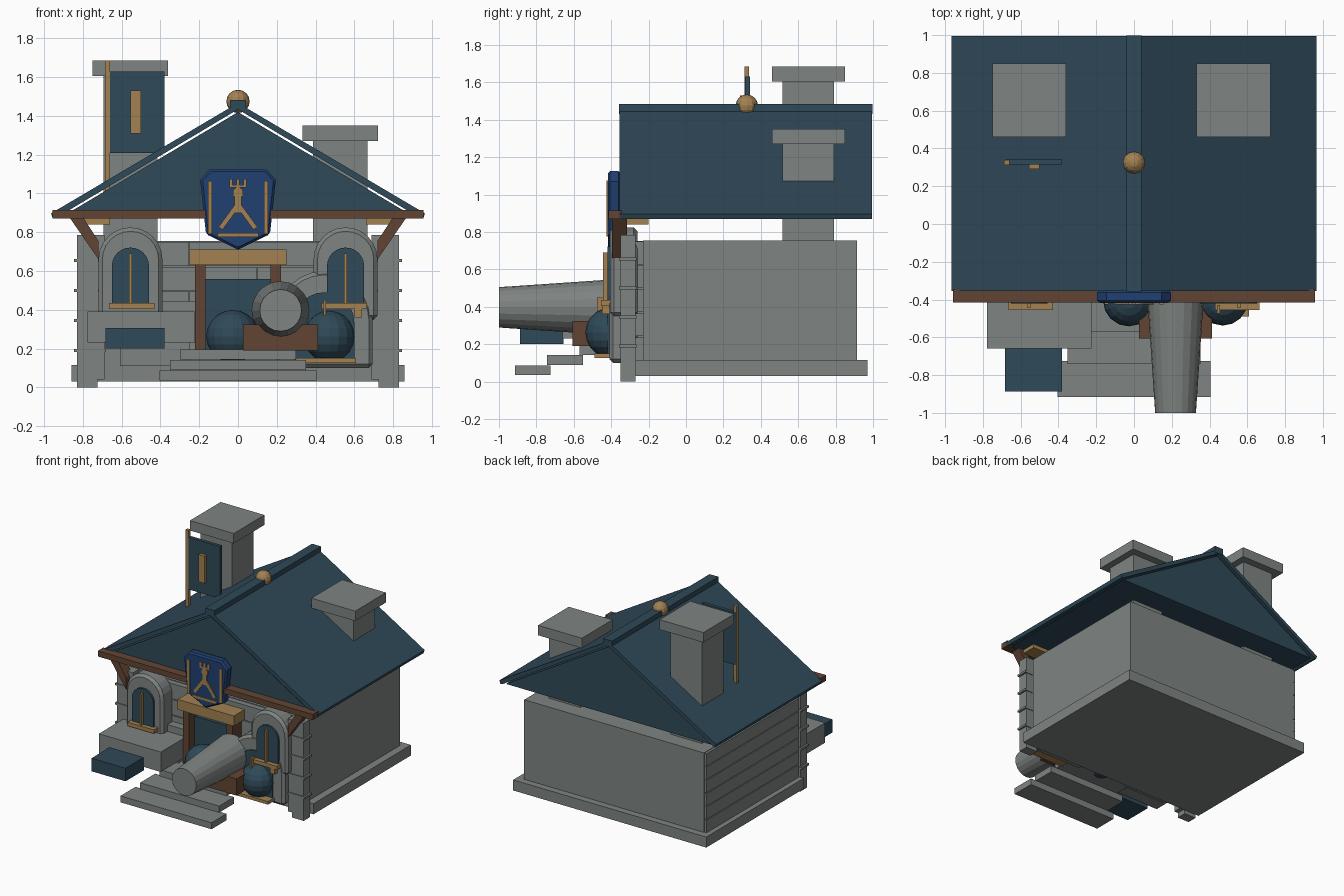
import bpy
import bmesh
from math import pi, cos, sin, atan2, hypot
from mathutils import Matrix

cube = bpy.data.objects.get("Cube")
if cube:
    bpy.data.objects.remove(cube, do_unlink=True)


def material(name, rgb):
    m = bpy.data.materials.new(name)
    m.use_nodes = True
    m.diffuse_color = (*rgb, 1)
    m.node_tree.nodes["Principled BSDF"].inputs["Base Color"].default_value = (*rgb, 1)
    return m


STONE = material("grey stone", (0.21, 0.23, 0.22))
SLATE = material("slate teal", (0.028, 0.067, 0.098))
WOOD = material("brown wood", (0.12, 0.06, 0.034))
BRASS = material("tan brass", (0.36, 0.22, 0.085))
BLUE = material("shield blue", (0.014, 0.05, 0.16))


def finish(name, bm, mat, bevel=0):
    bmesh.ops.recalc_face_normals(bm, faces=bm.faces)
    me = bpy.data.meshes.new(name)
    bm.to_mesh(me)
    bm.free()
    me.materials.append(mat)
    ob = bpy.data.objects.new(name, me)
    bpy.context.collection.objects.link(ob)
    if bevel:
        mod = ob.modifiers.new("bevel", "BEVEL")
        mod.width = bevel
        mod.limit_method = "ANGLE"
        mod.angle_limit = 1.0
    return ob


def box(name, x, y, z, mat, bevel=0):
    """Box from (min, max) ranges."""
    bm = bmesh.new()
    bmesh.ops.create_cube(bm, size=1)
    for v in bm.verts:
        v.co = [r[0] if c < 0 else r[1] for r, c in zip((x, y, z), v.co)]
    return finish(name, bm, mat, bevel)


def extrude(name, pts, y, mat, bevel=0):
    """Front outline of (x, z) points, extruded along y."""
    bm = bmesh.new()
    f = bm.faces.new([bm.verts.new((p[0], y[0], p[1])) for p in pts])
    new = bmesh.ops.extrude_face_region(bm, geom=[f])["geom"]
    for v in new:
        if isinstance(v, bmesh.types.BMVert):
            v.co.y = y[1]
    return finish(name, bm, mat, bevel)


def arch(name, cx, r, bottom, spring, y, mat, bevel=0):
    pts = [(cx - r, bottom), (cx + r, bottom)]
    pts += [(cx + r * cos(a * pi / 12), spring + r * sin(a * pi / 12)) for a in range(13)]
    return extrude(name, pts, y, mat, bevel)


def bar(name, a, b, w, y, mat):
    """Straight bar between two front points."""
    n = hypot(b[0] - a[0], b[1] - a[1])
    px, pz = -(b[1] - a[1]) / n * w / 2, (b[0] - a[0]) / n * w / 2
    pts = [(a[0] + px, a[1] + pz), (b[0] + px, b[1] + pz),
           (b[0] - px, b[1] - pz), (a[0] - px, a[1] - pz)]
    return extrude(name, pts, y, mat)


def ball(name, pos, r, mat, u=16, v=10):
    bm = bmesh.new()
    bmesh.ops.create_uvsphere(bm, u_segments=u, v_segments=v, radius=r,
                              matrix=Matrix.Translation(pos))
    return finish(name, bm, mat)


# Foundation and walls
box("foundation", (-0.86, 0.86), (-0.27, 0.97), (0.03, 0.115), STONE)
box("walls", (-0.8, 0.8), (-0.23, 0.915), (0.11, 0.755), STONE)
for i in range(6):
    z = 0.115 + i * 0.107
    box(f"side_plank_{i}", (-0.82, -0.79), (-0.26, 0.91), (z, z + 0.101), STONE)
for i in range(5):
    z = 0.115 + i * 0.128
    split = 0.1 if i % 2 else -0.25
    box(f"front_course_left_{i}", (-0.69, split - 0.004), (-0.275, -0.22), (z, z + 0.122), STONE)
    box(f"front_course_right_{i}", (split, 0.69), (-0.275, -0.22), (z, z + 0.122), STONE)

# Corner pilasters, caps, braces and arched windows on both sides
for s, side in ((1, "left"), (-1, "right")):
    def span(a, b):
        return tuple(sorted((s * a, s * b)))
    box(f"{side}_pilaster", span(0.69, 0.83), (-0.35, -0.27), (0.04, 0.785), STONE)
    box(f"{side}_pilaster_foot", span(0.725, 0.83), (-0.35, -0.27), (0, 0.045), STONE)
    for i in range(4):
        z = 0.19 + i * 0.155
        box(f"{side}_band_{i}", span(0.68, 0.845), (-0.357, -0.265), (z - 0.008, z + 0.008), STONE)
    box(f"{side}_cap", span(0.66, 0.82), (-0.32, -0.2), (0.84, 0.87), BRASS)
    extrude(f"{side}_brace", [(s * 0.865, 0.87), (s * 0.795, 0.87), (s * 0.72, 0.755),
                              (s * 0.72, 0.66)], (-0.395, -0.315), WOOD)
    cx = s * 0.555
    arch(f"{side}_window_surround", cx, 0.165, 0.35, 0.66, (-0.405, -0.26), STONE, 0.02)
    arch(f"{side}_window_pane", cx, 0.096, 0.42, 0.625, (-0.42, -0.4), SLATE)
    box(f"{side}_mullion", (cx - 0.008, cx + 0.008), (-0.445, -0.415), (0.42, 0.69), BRASS)
    box(f"{side}_sill", span(0.43, 0.665), (-0.455, -0.4), (0.405, 0.435), BRASS)

# Roof shell with its inner gable prism, ridge and finial
extrude("roof_shell", [(0, 1.467), (0.965, 0.897), (0.955, 0.87), (0.94, 0.873), (0, 1.434),
                       (-0.94, 0.873), (-0.955, 0.87), (-0.965, 0.897)], (-0.355, 0.995), SLATE)
extrude("gable_body", [(-0.92, 0.873), (0.92, 0.873), (0, 1.42)], (-0.345, 0.975), SLATE)
box("ridge_cap", (-0.04, 0.04), (-0.357, 0.998), (1.43, 1.483), SLATE)
ball("ridge_finial", (0, 0.325, 1.475), 0.06, BRASS, 12, 8)
box("front_eave_beam", (-0.957, 0.957), (-0.415, -0.345), (0.87, 0.915), WOOD)

# Chimneys
for name, cx, top in (("tall", -0.555, 1.685), ("short", 0.527, 1.35)):
    box(f"{name}_chimney", (cx - 0.14, cx + 0.14), (0.515, 0.79), (0.74, top - 0.07), STONE)
    box(f"{name}_chimney_cap", (cx - 0.195, cx + 0.195), (0.46, 0.85), (top - 0.08, top), STONE)

# Banner on its pole
box("banner_pole", (-0.687, -0.66), (0.312, 0.338), (0.95, 1.685), BRASS)
box("banner_cloth", (-0.683, -0.38), (0.315, 0.342), (1.21, 1.63), SLATE)
box("banner_emblem", (-0.555, -0.5), (0.29, 0.316), (1.31, 1.53), BRASS)

# Shield with a crowned figure
half = [(0.145, 1.125), (0.195, 1.07), (0.165, 0.79)]
extrude("shield", half + [(0, 0.71)] + [(-x, z) for x, z in reversed(half)],
        (-0.418, -0.35), BLUE, 0.012)
FIG = (-0.426, -0.41)
for s in (1, -1):
    bar("shield_side_bar", (s * 0.145, 0.79), (s * 0.145, 1.065), 0.02, FIG, BRASS)
    bar("figure_leg", (s * 0.01, 0.93), (s * 0.09, 0.82), 0.025, FIG, BRASS)
    bar("crown_point", (s * 0.036, 1.03), (s * 0.036, 1.075), 0.015, FIG, BRASS)
bar("crown_middle", (0, 1.03), (0, 1.075), 0.015, FIG, BRASS)
bar("crown_band", (-0.043, 1.037), (0.043, 1.037), 0.014, FIG, BRASS)
bar("figure_body", (0, 0.9), (0, 1.0), 0.035, FIG, BRASS)
arch("figure_head", 0, 0.027, 0.985, 1.005, FIG, BRASS)
bar("shield_bottom_bar", (-0.105, 0.785), (0.105, 0.785), 0.02, FIG, BRASS)

# Doorway
box("door", (-0.17, 0.17), (-0.31, -0.26), (0.15, 0.56), SLATE)
for s in (1, -1):
    box("door_post", tuple(sorted((s * 0.168, s * 0.222))), (-0.385, -0.27), (0.15, 0.635), WOOD)
box("door_lintel", (-0.25, 0.25), (-0.41, -0.27), (0.63, 0.712), BRASS)
for i in range(3):
    w, y, z = 0.405 - i * 0.053, -0.915 + i * 0.173, 0.035 + i * 0.054
    box(f"step_{i}", (-w, w), (y, y + 0.19 + 0.05 * (i == 2)), (z, z + 0.052), STONE)

# Stone bench with a padded footrest
box("bench_block", (-0.777, -0.225), (-0.66, -0.27), (0.23, 0.39), STONE)
box("bench_base", (-0.61, -0.25), (-0.4, -0.27), (0.11, 0.23), STONE)
box("bench_back", (-0.39, -0.22), (-0.34, -0.27), (0.23, 0.445), STONE)
box("footrest", (-0.683, -0.38), (-0.887, -0.655), (0.2, 0.305), SLATE)

# Low arch with a round ball display
arch("low_arch", 0.445, 0.25, 0.1, 0.35, (-0.41, -0.26), STONE, 0.02)
arch("low_arch_recess", 0.445, 0.155, 0.13, 0.335, (-0.42, -0.4), SLATE)
box("low_arch_sill", (0.3, 0.61), (-0.49, -0.4), (0.125, 0.15), BRASS)
box("valve_stem", (0.44, 0.455), (-0.475, -0.43), (0.365, 0.45), BRASS)
box("valve_block", (0.6, 0.64), (-0.45, -0.4), (0.36, 0.405), BRASS)
ball("right_hand_ball", (0.47, -0.405, 0.262), 0.133, SLATE)
ball("doorway_ball", (-0.027, -0.405, 0.262), 0.137, SLATE)

# Cannon on its carriage
box("cannon_carriage", (0.027, 0.413), (-0.607, -0.4), (0.19, 0.325), WOOD)
bm = bmesh.new()
bmesh.ops.create_cone(bm, cap_ends=True, segments=20, radius1=0.15, radius2=0.108, depth=0.62,
                      matrix=Matrix.Translation((0.22, -0.69, 0.397)) @ Matrix.Rotation(pi / 2, 4, "X"))
finish("cannon_barrel", bm, STONE)
